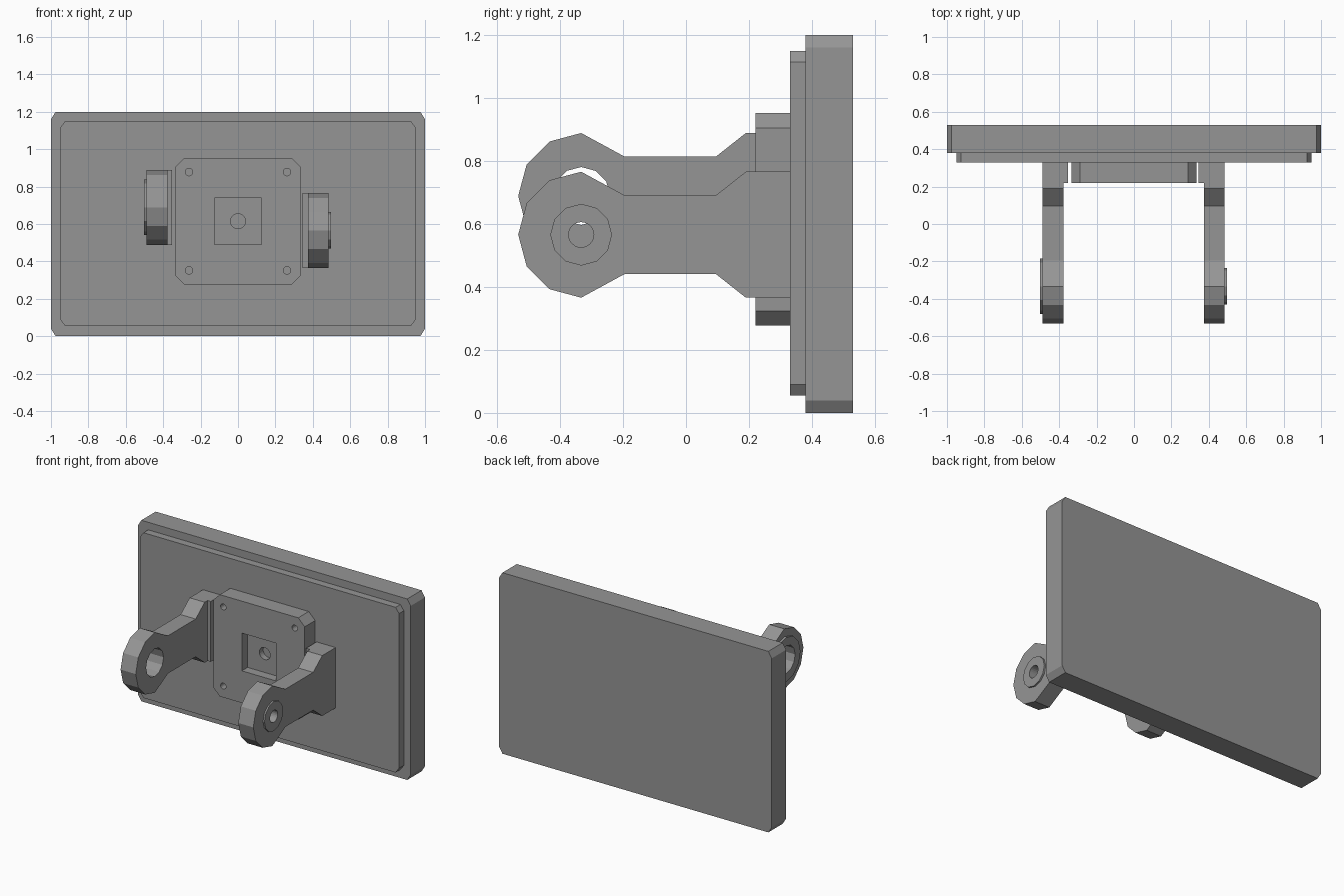
import bpy, bmesh, math
from mathutils import Vector

if "Cube" in bpy.data.objects:
    bpy.data.objects.remove(bpy.data.objects["Cube"])

grey = bpy.data.materials.new("plain grey")
grey.use_nodes = True
grey.diffuse_color = (0.3, 0.3, 0.3, 1)
grey.node_tree.nodes["Principled BSDF"].inputs["Base Color"].default_value = (0.3, 0.3, 0.3, 1)


def prism(name, outline, axis, start, end):
    """Extrude a flat outline along x (outline in y, z) or y (outline in x, z)."""
    bm = bmesh.new()
    place = (lambda u, v: (start, u, v)) if axis == "x" else (lambda u, v: (u, start, v))
    face = bm.faces.new([bm.verts.new(place(u, v)) for u, v in outline])
    new = bmesh.ops.extrude_face_region(bm, geom=[face])["geom"]
    shift = Vector((end - start, 0, 0) if axis == "x" else (0, end - start, 0))
    bmesh.ops.translate(bm, verts=[g for g in new if isinstance(g, bmesh.types.BMVert)], vec=shift)
    bmesh.ops.recalc_face_normals(bm, faces=bm.faces)
    mesh = bpy.data.meshes.new(name)
    bm.to_mesh(mesh)
    bm.free()
    mesh.materials.append(grey)
    obj = bpy.data.objects.new(name, mesh)
    bpy.context.collection.objects.link(obj)
    return obj


def cut_rect(x, z0, z1, cx, cz):
    """Rectangle with chamfered corners of size cx by cz."""
    return [(-x + cx, z0), (x - cx, z0), (x, z0 + cz), (x, z1 - cz),
            (x - cx, z1), (-x + cx, z1), (-x, z1 - cz), (-x, z0 + cz)]


def ring(u, v, r, n):
    steps = [2 * math.pi * i / n for i in range(n)]
    return [(u + r * math.cos(a), v + r * math.sin(a)) for a in steps]


def cut(obj, cutter):
    mod = obj.modifiers.new("cut", "BOOLEAN")
    mod.operation = "DIFFERENCE"
    mod.solver = "EXACT"
    mod.object = cutter
    cutter.hide_render = True
    cutter.hide_viewport = True
    cutter.display_type = "WIRE"


# Panel and its raised front plate
prism("panel", cut_rect(1.0, 0.0, 1.2, 0.025, 0.04), "y", 0.38, 0.53)
prism("front_plate", cut_rect(0.95, 0.055, 1.15, 0.025, 0.035), "y", 0.33, 0.38)

# Mounting block with a square pocket, a centre hole and four screw holes
MID = 0.615
block = prism("mounting_block", cut_rect(0.335, 0.277, 0.952, 0.047, 0.047), "y", 0.22, 0.33)
cut(block, prism("pocket_cutter", cut_rect(0.126, MID - 0.125, MID + 0.125, 0.0001, 0.0001),
                 "y", 0.1, 0.28))
cut(block, prism("centre_hole_cutter", ring(0, MID, 0.04, 24), "y", 0.25, 0.32))
for sx in (-1, 1):
    for sz in (-1, 1):
        cut(block, prism("screw_hole_cutter", ring(sx * 0.262, MID + sz * 0.2625, 0.02, 16),
                         "y", 0.1, 0.32))

# Arms: foot, waist and a twelve-sided eye, with the two sides at different heights
EYE_Y, EYE_R = -0.333, 0.2
eye = [(EYE_Y - EYE_R * math.sin(a), -EYE_R * math.cos(a))
       for a in (math.pi * i / 6 for i in range(7))]
lower = [(0.33, -0.2), (0.19, -0.2), (0.095, -0.125), (-0.195, -0.125)]
profile = lower + eye + [(y, -z) for y, z in reversed(lower)]

for side, s, height, boss_r, hole_r, sides, x_in, x_out, x_boss, x_foot in (
        ("left", 1, 0.566, 0.098, 0.04, 24, 0.375, 0.485, 0.496, 0.345),
        ("right", -1, 0.689, 0.148, 0.092, 12, 0.377, 0.488, 0.503, 0.354)):
    arm = prism(side + "_arm", [(y, z + height) for y, z in profile], "x", s * x_in, s * x_out)
    boss = prism(side + "_boss", ring(EYE_Y, height, boss_r, 12), "x", s * x_out, s * x_boss)
    hole = prism(side + "_hole_cutter", ring(EYE_Y, height, hole_r, sides), "x", s * 0.3, s * 0.6)
    cut(arm, hole)
    cut(boss, hole)
    # Thin inner foot beside the mounting block
    prism(side + "_inner_foot", [(0.22, height - 0.2), (0.33, height - 0.2),
                                 (0.33, height + 0.2), (0.22, height + 0.2)],
          "x", s * x_foot, s * x_in)
